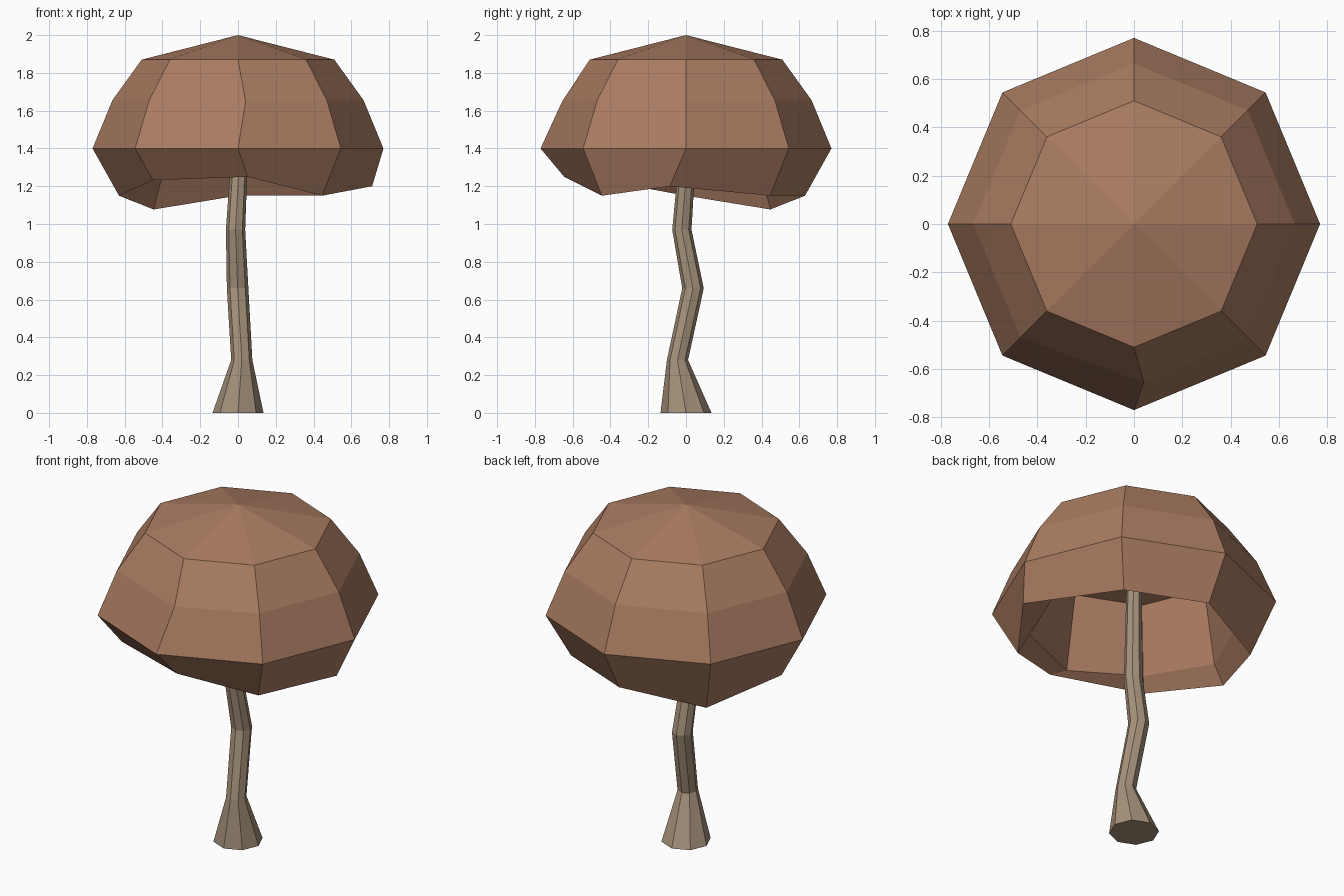
import bpy, bmesh
from math import cos, sin, radians

if "Cube" in bpy.data.objects:
    bpy.data.objects.remove(bpy.data.objects["Cube"])

SIDES = 8


def ring(radius, z, centre=(0, 0), moved=None):
    """Octagon of points; moved = {corner index: replacement point}."""
    pts = [(centre[0] + radius * cos(radians(45 * i)),
            centre[1] + radius * sin(radians(45 * i)), z) for i in range(SIDES)]
    for i, p in (moved or {}).items():
        pts[i] = p
    return pts


def loft(name, rings, colour, start_tip=None, end_tip=None):
    """Skin a list of rings; ends close to a tip point or a flat face."""
    bm = bmesh.new()
    loops = [[bm.verts.new(p) for p in r] for r in rings]
    for a, b in zip(loops, loops[1:]):
        for i in range(SIDES):
            j = (i + 1) % SIDES
            bm.faces.new((a[i], a[j], b[j], b[i]))
    for loop, tip in ((loops[0], start_tip), (loops[-1], end_tip)):
        if tip:
            t = bm.verts.new(tip)
            for i in range(SIDES):
                bm.faces.new((loop[i], loop[(i + 1) % SIDES], t))
        else:
            bm.faces.new(loop)
    bmesh.ops.recalc_face_normals(bm, faces=bm.faces)
    mesh = bpy.data.meshes.new(name)
    bm.to_mesh(mesh)
    bm.free()
    obj = bpy.data.objects.new(name, mesh)
    bpy.context.collection.objects.link(obj)
    mat = bpy.data.materials.new(name + "_colour")
    mat.diffuse_color = (*colour, 1)
    mat.use_nodes = True
    mat.node_tree.nodes["Principled BSDF"].inputs["Base Color"].default_value = mat.diffuse_color
    mesh.materials.append(mat)
    return obj


# Hollow cap: outer dome, uneven rim, then the inner wall up to its ceiling
loft("mushroom_cap", [
    ring(0.51, 1.87),
    ring(0.665, 1.655, moved={6: (0.04, -0.655, 1.65)}),
    ring(0.77, 1.40),
    ring(0.63, 1.15, moved={
        0: (0.71, -0.085, 1.20),
        3: (-0.447, 0.447, 1.077),
        5: (-0.45, -0.45, 1.232),
        6: (0.05, -0.645, 1.25)}),
    ring(0.566, 1.26, moved={5: (-0.40, -0.40, 1.30)}),
    ring(0.495, 1.70),
], (0.40, 0.20, 0.12), start_tip=(0, 0, 2.0), end_tip=(0, 0, 1.80))

# Crooked stem with a flared foot, running up into the cap
stem = [(0, 0, 0, 0.135), (0.02, -0.045, 0.28, 0.056),
        (-0.002, 0.037, 0.66, 0.057), (-0.013, -0.022, 0.97, 0.051),
        (0.03, 0.04, 1.77, 0.037)]
loft("mushroom_stem", [ring(r, z, (x, y)) for x, y, z, r in stem],
     (0.38, 0.29, 0.20))
